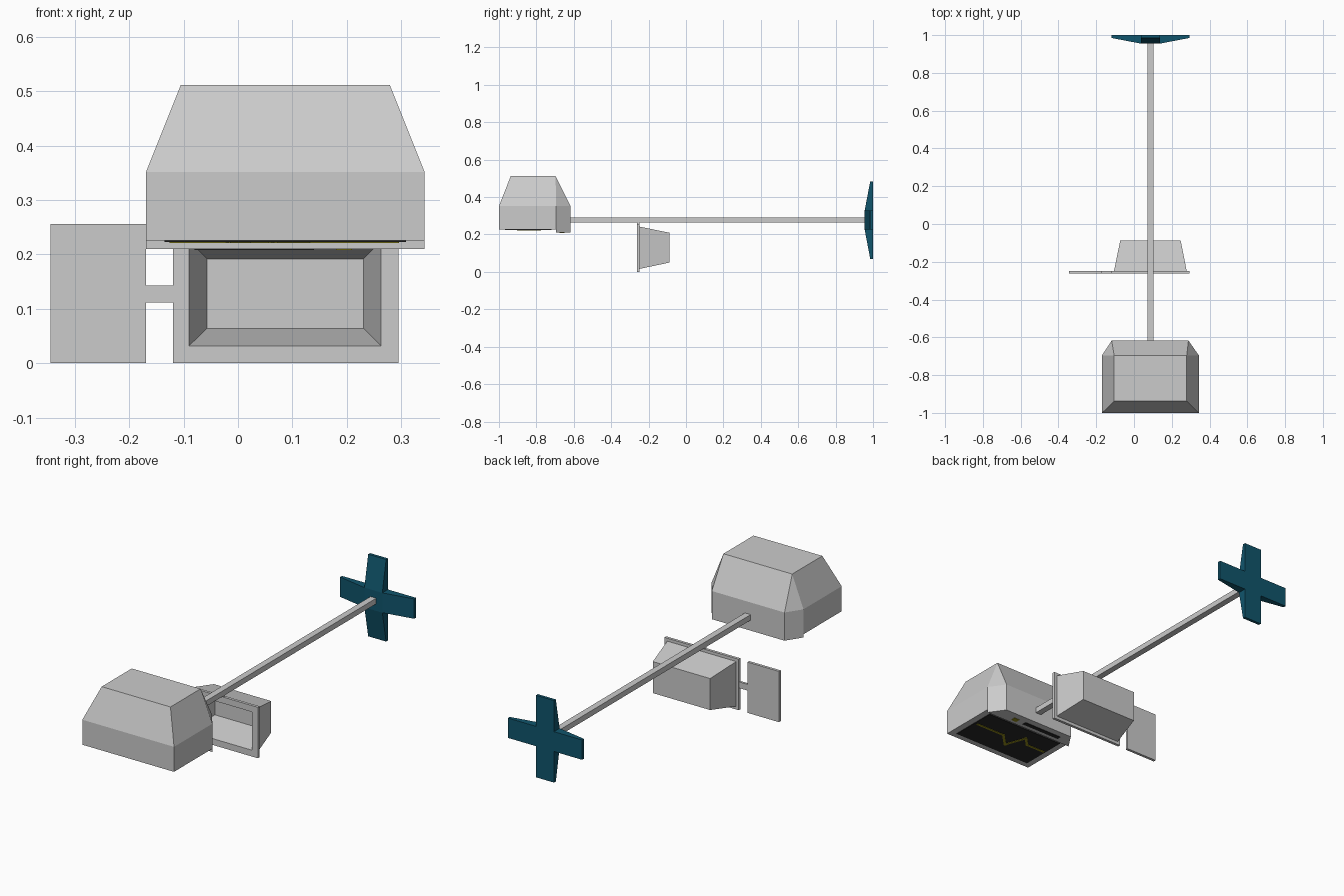
import bpy, bmesh
from mathutils import Vector

if "Cube" in bpy.data.objects:
    bpy.data.objects.remove(bpy.data.objects["Cube"])


def material(name, rgb):
    m = bpy.data.materials.new(name)
    m.diffuse_color = (*rgb, 1)
    m.use_nodes = True
    m.node_tree.nodes["Principled BSDF"].inputs["Base Color"].default_value = m.diffuse_color
    return m


TEAL = material("teal", (0.005, 0.09, 0.15))
DARK = material("dark_screen", (0.02, 0.02, 0.02))
YELLOW = material("yellow_trace", (0.3, 0.27, 0.01))


def finish(name, bm, mat=None):
    bmesh.ops.recalc_face_normals(bm, faces=bm.faces)
    me = bpy.data.meshes.new(name)
    bm.to_mesh(me)
    bm.free()
    ob = bpy.data.objects.new(name, me)
    bpy.context.collection.objects.link(ob)
    if mat:
        me.materials.append(mat)
    return ob


def hull(name, points, mat=None):
    """Convex solid around the given points, with flat faces merged."""
    bm = bmesh.new()
    for p in points:
        bm.verts.new(p)
    bmesh.ops.convex_hull(bm, input=bm.verts)
    bmesh.ops.dissolve_limit(bm, angle_limit=0.01, verts=bm.verts, edges=bm.edges)
    return finish(name, bm, mat)


def box(name, x, y, z, mat=None):
    return hull(name, [(a, b, c) for a in x for b in y for c in z], mat)


def loft(name, rings):
    """Skin a series of equal-length rings, leaving start open and end capped."""
    bm = bmesh.new()
    loops = [[bm.verts.new(p) for p in r] for r in rings]
    for a, b in zip(loops, loops[1:]):
        for i in range(len(a)):
            j = (i + 1) % len(a)
            bm.faces.new((a[i], a[j], b[j], b[i]))
    return bm, loops


def rect(x0, x1, z0, z1, y):
    return [(x0, y, z0), (x1, y, z0), (x1, y, z1), (x0, y, z1)]


CX, CZ = 0.087, 0.277  # axis of the long rod

# Head: box with cut rear corners and a sloped roof
outline = [(-0.169, -1), (0.343, -1), (0.343, -0.695),
           (0.284, -0.617), (-0.11, -0.617), (-0.169, -0.695)]
outline[3], outline[4] = (0.288, -0.617), (-0.118, -0.617)
roof = [(x, y, 0.512) for x in (-0.105, 0.279) for y in (-0.937, -0.697)]
hull("head", [(x, y, z) for x, y in outline for z in (0.226, 0.352)] + roof)
# Lower lip along the rear of the head
hull("head_lip", [(x, y, z) for x, y in outline[2:] for z in (0.21, 0.23)])

# Screen, pulse line and controls under the head
box("screen", (-0.135, 0.309), (-0.968, -0.72), (0.223, 0.228), DARK)
trace = [(0.29, -0.83), (0.13, -0.83), (0.065, -0.895),
         (0.025, -0.785), (-0.02, -0.83), (-0.12, -0.83)]
for i, (a, b) in enumerate(zip(trace, trace[1:])):
    a, b = Vector(a), Vector(b)
    d = (b - a).normalized() * 0.006
    n = Vector((-d.y, d.x))
    hull(f"pulse_line_{i + 1}", [(*p, z) for p in (a - d + n, a - d - n, b + d + n, b + d - n)
                                 for z in (0.221, 0.225)], YELLOW)
box("slot", (-0.08, 0.14), (-0.672, -0.65), (0.208, 0.212), DARK)
box("indicator", (0.18, 0.21), (-0.675, -0.65), (0.208, 0.212), YELLOW)

# Rod joining head and tail
R = 0.016
box("rod", (CX - R, CX + R), (-0.63, 0.97), (CZ - 0.014, CZ + 0.014))

# Cross-shaped tail: flat back, front tapering towards the tips
H, L = 0.05, 0.207
box("tail_hub", (CX - H, CX + H), (0.955, 1), (CZ - H, CZ + H), TEAL)
for name, ux, uz in (("right", 1, 0), ("left", -1, 0), ("top", 0, 1), ("bottom", 0, -1)):
    pts = []
    for dist, y0 in ((H, 0.955), (L, 0.985)):
        for s in (-H, H):
            for y in (y0, 1):
                pts.append((CX + ux * dist + uz * s, y, CZ + uz * dist + ux * s))
    hull(f"tail_blade_{name}", pts, TEAL)

# Hanging tray: flanged frame plus hollow tapered box, made as one closed skin
bm, loops = loft("tray", [
    rect(-0.057, 0.231, 0.064, 0.192, -0.103),   # inner floor
    rect(-0.09, 0.263, 0.032, 0.225, -0.263),    # opening
    rect(-0.12, 0.295, 0, 0.257, -0.263),        # flange front
    rect(-0.12, 0.295, 0, 0.257, -0.249),        # flange back
    rect(-0.106, 0.279, 0.016, 0.242, -0.249),   # box root
    rect(-0.073, 0.247, 0.05, 0.209, -0.088),    # box end
])
bm.faces.new(loops[0])
bm.faces.new(loops[-1])
finish("tray", bm)
box("rod_mount", (CX - R, CX + R), (-0.263, -0.249), (0.25, 0.268))

# Side panel and its connecting bar
box("side_panel", (-0.345, -0.169), (-0.263, -0.249), (0, 0.256))
box("panel_arm", (-0.175, -0.115), (-0.262, -0.25), (0.112, 0.143))
